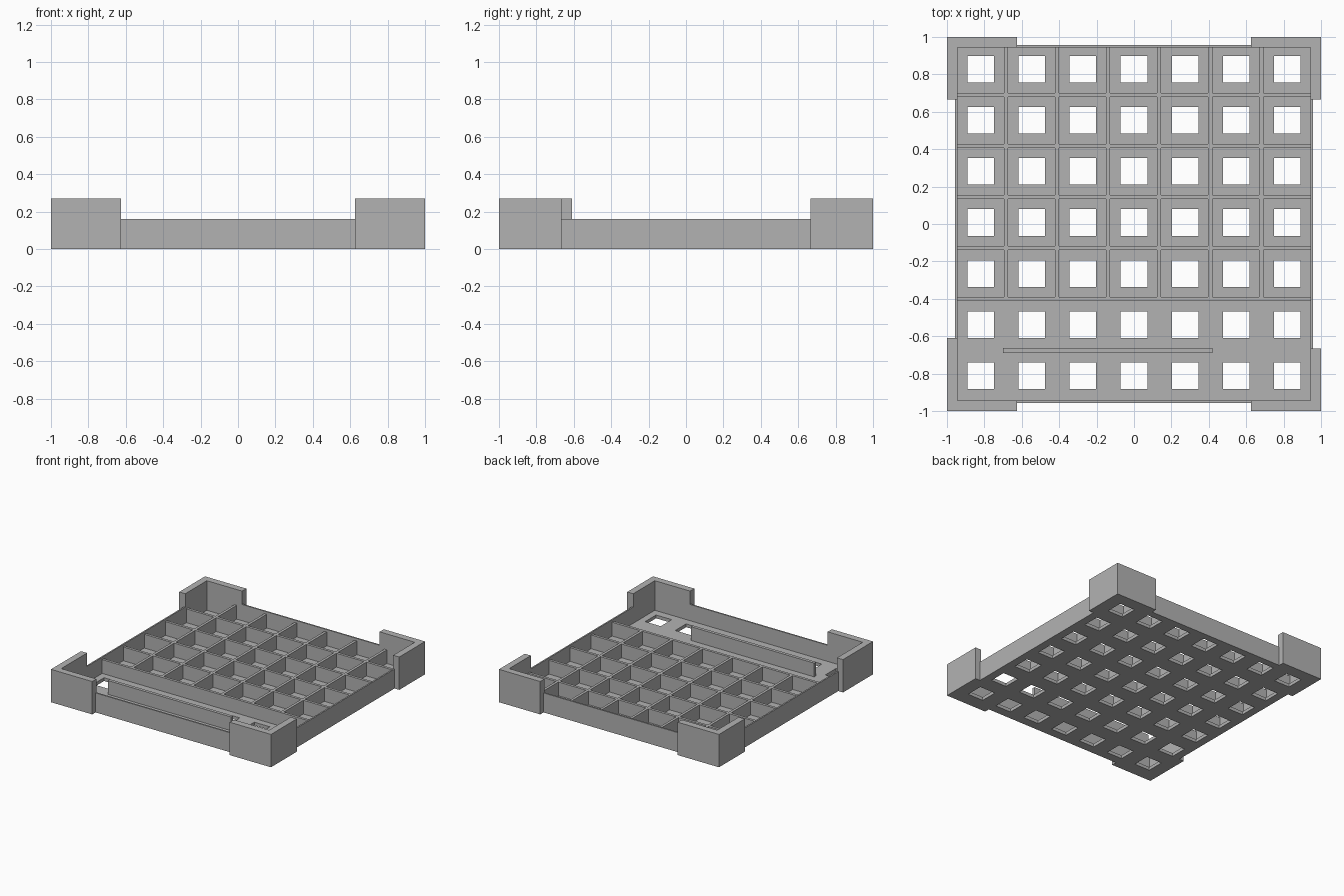
import bpy
import bmesh

cube = bpy.data.objects.get("Cube")
if cube:
    bpy.data.objects.remove(cube, do_unlink=True)

grey = bpy.data.materials.new("plain_grey")
grey.use_nodes = True
grey.diffuse_color = (0.45, 0.45, 0.45, 1)
grey.node_tree.nodes["Principled BSDF"].inputs["Base Color"].default_value = grey.diffuse_color

INNER, OUTER = 0.945, 0.957
FLOOR, WALL, RIB, CORNER = 0.027, 0.16, 0.14, 0.27
PITCH, HOLE, SHIFT = 0.273, 0.142, 0.008


def finish(name, bm):
    bmesh.ops.recalc_face_normals(bm, faces=bm.faces)
    mesh = bpy.data.meshes.new(name)
    bm.to_mesh(mesh)
    bm.free()
    mesh.materials.append(grey)
    obj = bpy.data.objects.new(name, mesh)
    bpy.context.collection.objects.link(obj)
    return obj


def extrude_up(bm, z0, z1):
    """Raise every flat face in bm into a solid from z0 to z1."""
    bmesh.ops.translate(bm, verts=bm.verts, vec=(0, 0, z0))
    res = bmesh.ops.extrude_face_region(bm, geom=bm.faces[:], use_keep_orig=True)
    top = [g for g in res["geom"] if isinstance(g, bmesh.types.BMVert)]
    bmesh.ops.translate(bm, verts=top, vec=(0, 0, z1 - z0))


def prism(name, outline, z0, z1):
    bm = bmesh.new()
    bm.faces.new([bm.verts.new((x, y, 0)) for x, y in outline])
    extrude_up(bm, z0, z1)
    return finish(name, bm)


def box(name, x0, x1, y0, y1, z0, z1):
    return prism(name, [(x0, y0), (x1, y0), (x1, y1), (x0, y1)], z0, z1)


# Floor: a sheet with a square hole in every cell
def cuts(shift):
    mids = [shift + PITCH * i for i in range(-3, 4)]
    return [-INNER] + [m + s * HOLE / 2 for m in mids for s in (-1, 1)] + [INNER]


xs, ys = cuts(0), cuts(SHIFT)
bm = bmesh.new()
grid = [[bm.verts.new((x, y, 0)) for y in ys] for x in xs]
for i in range(len(xs) - 1):
    for j in range(len(ys) - 1):
        if not (i % 2 and j % 2):
            bm.faces.new((grid[i][j], grid[i + 1][j], grid[i + 1][j + 1], grid[i][j + 1]))
extrude_up(bm, 0, FLOOR)
finish("perforated_floor", bm)

# Raised corner brackets, the front right one slightly longer
ARM_X, ARM_Y, LONG_Y = 0.625, 0.665, 0.61
for sx, side in ((-1, "right"), (1, "left")):
    for sy, end in ((-1, "front"), (1, "back")):
        ay = LONG_Y if (sx, sy) == (-1, -1) else ARM_Y
        outline = [(1, 1), (ARM_X, 1), (ARM_X, INNER), (INNER, INNER), (INNER, ay), (1, ay)]
        prism(f"{end}_{side}_corner", [(x * sx, y * sy) for x, y in outline], 0, CORNER)

# Thin low walls between the corners
box("front_wall", -ARM_X, ARM_X, -OUTER, -INNER, 0, WALL)
box("back_wall", -ARM_X, ARM_X, INNER, OUTER, 0, WALL)
box("left_wall", INNER, OUTER, -ARM_Y, ARM_Y, 0, WALL)
box("right_wall", -OUTER, -INNER, -LONG_Y, ARM_Y, 0, WALL)

# Crossing ribs that divide the tray into cells
HALF = 0.011
rib_y = [0.69 - PITCH * i for i in range(5)]
for i, y in enumerate(rib_y):
    box(f"cross_rib_{i + 1}", -INNER, INNER, y - HALF, y + HALF, FLOOR, RIB)
for i in range(6):
    x = -0.002 + PITCH * (i - 2.5)
    box(f"long_rib_{i + 1}", x - HALF, x + HALF, rib_y[-1], INNER, FLOOR, RIB)

# Free-standing divider in the open front compartment
box("front_divider", -0.7, 0.42, -0.69, -0.664, FLOOR, RIB)
